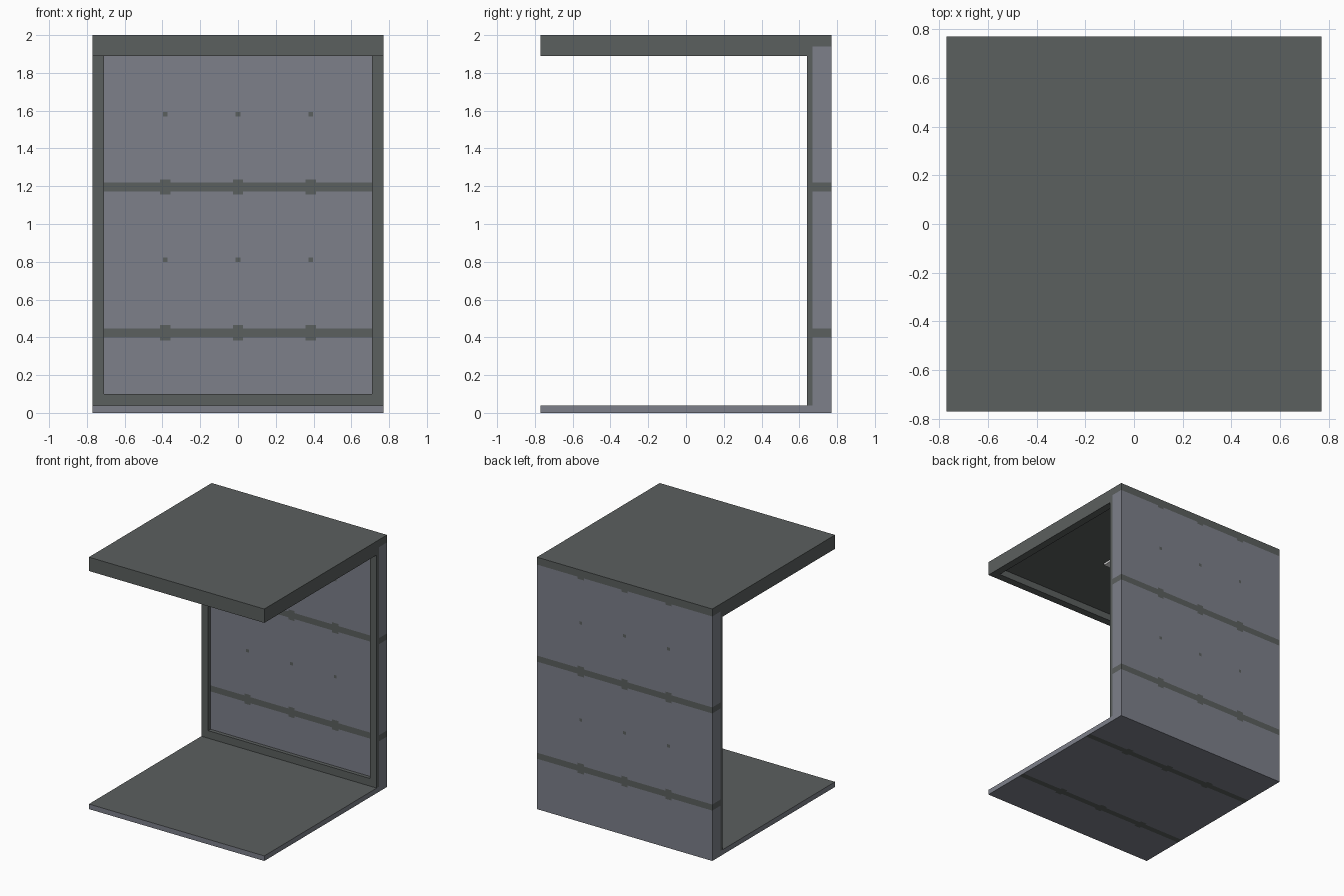
import bpy
import bmesh
from mathutils import Vector

cube = bpy.data.objects.get("Cube")
if cube:
    bpy.data.objects.remove(cube, do_unlink=True)


def make_material(name, rgb):
    mat = bpy.data.materials.new(name)
    mat.use_nodes = True
    color = (*rgb, 1.0)
    mat.diffuse_color = color
    mat.node_tree.nodes["Principled BSDF"].inputs["Base Color"].default_value = color
    return mat


GREY = make_material("dark grey metal", (0.105, 0.115, 0.113))
BLUE = make_material("blue grey panel", (0.205, 0.216, 0.255))
LIGHT = make_material("pale lamp", (0.75, 0.75, 0.75))


def box(name, low, high, mats, cuts=(), rule=None):
    """Box between two corners, cut along planes, coloured by a face rule."""
    low, high = Vector(low), Vector(high)
    bm = bmesh.new()
    bmesh.ops.create_cube(bm, size=1)
    for v in bm.verts:
        v.co = (low + high) / 2 + v.co * (high - low)
    for axis, value in cuts:
        normal, point = Vector(), Vector()
        normal[axis] = 1
        point[axis] = value
        bmesh.ops.bisect_plane(bm, geom=bm.verts[:] + bm.edges[:] + bm.faces[:],
                               plane_co=point, plane_no=normal)
    bm.normal_update()
    if rule:
        for f in bm.faces:
            f.material_index = rule(f.calc_center_median(), f.normal)
    mesh = bpy.data.meshes.new(name)
    bm.to_mesh(mesh)
    bm.free()
    for mat in mats:
        mesh.materials.append(mat)
    obj = bpy.data.objects.new(name, mesh)
    bpy.context.collection.objects.link(obj)
    return obj


HALF = 0.77        # half the width and depth
INNER = 0.71       # inside edge of the frame
WALL = 0.67        # inner face of the back wall
POST = 0.64        # front face of the posts
FLOOR = 0.04
RIM = 1.89
CEILING = 1.945
COLUMNS = (-0.385, 0, 0.385)
BAND, KNOT, KNOT_WIDTH, RIVET = 0.024, 0.04, 0.027, 0.012


def near(value, centres, reach):
    return any(abs(value - c) < reach for c in centres)


def plane_pairs(axis, centres, *reaches):
    return [(axis, c + s * r) for c in centres for r in reaches for s in (-1, 1)]


# Back wall with seams, seam knots and rivets
seams = (0.424, 1.195, 1.965)
rivets = (0.81, 1.58)


def wall_rule(c, n):
    if near(c.z, seams, BAND):
        return 1
    if abs(n.y) > 0.5:
        if near(c.z, seams, KNOT) and near(c.x, COLUMNS, KNOT_WIDTH):
            return 1
        if near(c.z, rivets, RIVET) and near(c.x, COLUMNS, RIVET):
            return 1
    return 0


box("back_wall", (-HALF, WALL, 0), (HALF, HALF, CEILING), (BLUE, GREY),
    plane_pairs(2, seams, BAND, KNOT) + plane_pairs(2, rivets, RIVET)
    + plane_pairs(0, COLUMNS, KNOT_WIDTH, RIVET), wall_rule)

# Floor: grey walking surface, seamed underside
floor_seams = (-0.385, 0.385)


def floor_rule(c, n):
    if n.z > 0.5:
        return 1
    if n.z < -0.5:
        knot = near(c.y, floor_seams, KNOT) and near(c.x, COLUMNS, KNOT_WIDTH)
        return int(knot or near(c.y, floor_seams, BAND))
    return 0


box("floor", (-HALF, -HALF, 0), (HALF, WALL, FLOOR), (BLUE, GREY),
    plane_pairs(1, floor_seams, BAND, KNOT) + plane_pairs(0, COLUMNS, KNOT_WIDTH),
    floor_rule)

# Roof slab with a rim hanging below its edges
box("roof", (-HALF, -HALF, CEILING), (HALF, HALF, 2), (GREY,))
box("roof_front_rim", (-INNER, -HALF, RIM), (INNER, -INNER, CEILING), (GREY,))
box("roof_back_rim", (-INNER, POST, RIM), (INNER, WALL, CEILING), (GREY,))

# Paired side rims and wall posts
for side, x0, x1 in (("left", INNER, HALF), ("right", -HALF, -INNER)):
    box(side + "_roof_rim", (x0, -HALF, RIM), (x1, WALL, CEILING), (GREY,))
    box(side + "_post", (x0, POST, FLOOR), (x1, WALL, RIM), (GREY,))

# Skirting rail along the foot of the wall
box("bottom_rail", (-INNER, POST, FLOOR), (INNER, WALL, 0.1), (GREY,))

# Square ceiling lamp
box("ceiling_lamp", (-0.16, -0.16, CEILING - 0.015), (0.16, 0.16, CEILING), (LIGHT,))
